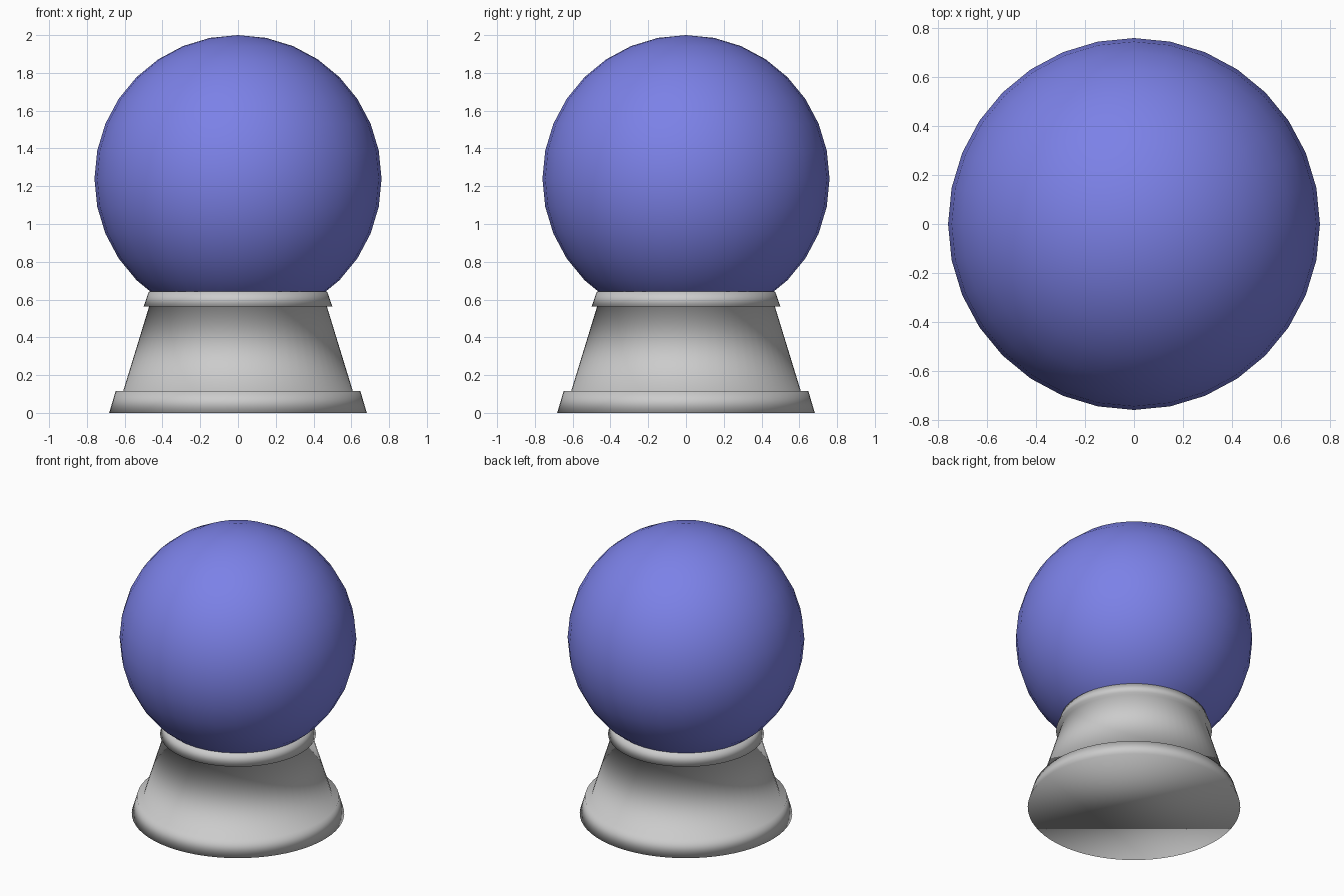
import bpy, bmesh
from math import sin, cos, tau

if "Cube" in bpy.data.objects:
    bpy.data.objects.remove(bpy.data.objects["Cube"])

# Pedestal: one smooth-shaded turned solid, capped top and bottom
PROFILE = [(0.682, 0), (0.648, 0.115), (0.608, 0.115),
           (0.471, 0.562), (0.5, 0.562), (0.472, 0.642)]
SIDES = 64
bm = bmesh.new()
rings = [[bm.verts.new((r * cos(tau * i / SIDES), r * sin(tau * i / SIDES), z))
          for i in range(SIDES)] for r, z in PROFILE]
for low, high in zip(rings, rings[1:]):
    for i in range(SIDES):
        j = (i + 1) % SIDES
        bm.faces.new((low[i], low[j], high[j], high[i]))
bm.faces.new(rings[0][::-1])
bm.faces.new(rings[-1])
for face in bm.faces:
    face.smooth = True
mesh = bpy.data.meshes.new("pedestal")
bm.to_mesh(mesh)
bm.free()
bpy.context.collection.objects.link(bpy.data.objects.new("pedestal", mesh))

# Ball: sphere sunk into the pedestal
bpy.ops.mesh.primitive_uv_sphere_add(segments=32, ring_count=16, radius=0.76,
                                     location=(0, 0, 1.24))
ball = bpy.context.object
ball.name = "ball"
bpy.ops.object.shade_smooth()
blue = bpy.data.materials.new("ball_blue")
blue.diffuse_color = (0.2, 0.22, 0.8, 1)
blue.use_nodes = True
blue.node_tree.nodes["Principled BSDF"].inputs["Base Color"].default_value = blue.diffuse_color
ball.data.materials.append(blue)
